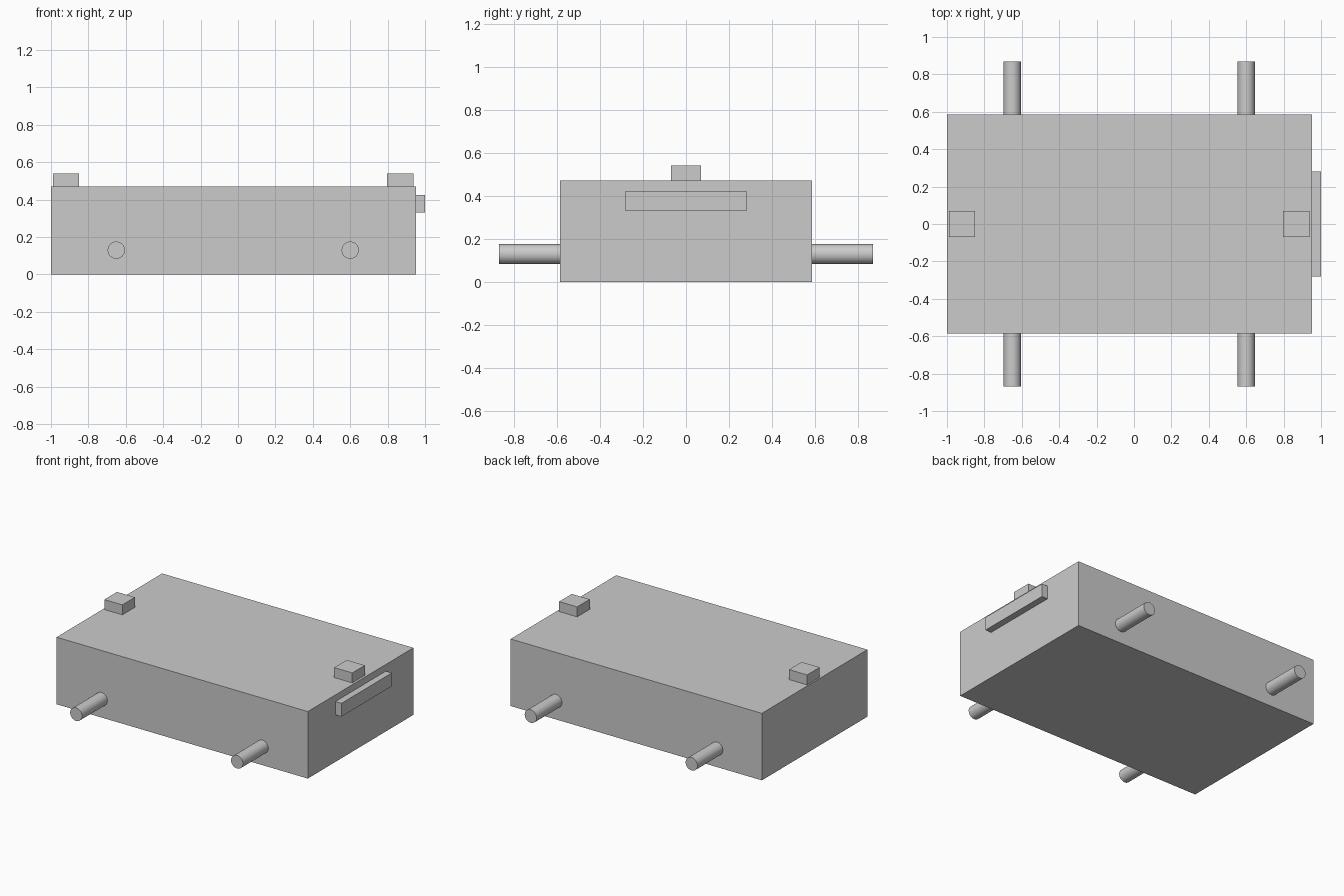
import bpy
import math

cube = bpy.data.objects.get("Cube")
if cube:
    bpy.data.objects.remove(cube, do_unlink=True)

grey = bpy.data.materials.new("light_grey")
grey.use_nodes = True
colour = (0.6, 0.6, 0.6, 1)
grey.diffuse_color = colour
grey.node_tree.nodes["Principled BSDF"].inputs["Base Color"].default_value = colour


def box(name, low, high):
    """Axis-aligned box between two opposite corners."""
    centre = [(a + b) / 2 for a, b in zip(low, high)]
    bpy.ops.mesh.primitive_cube_add(size=1, location=centre)
    obj = bpy.context.object
    obj.name = name
    obj.scale = [b - a for a, b in zip(low, high)]
    bpy.ops.object.transform_apply(location=False, rotation=False, scale=True)
    obj.data.materials.append(grey)
    return obj


def axle(name, x):
    """Round rod running across the body and out of both sides."""
    bpy.ops.mesh.primitive_cylinder_add(
        vertices=48, radius=0.046, depth=1.736,
        location=(x, 0, 0.13), rotation=(math.pi / 2, 0, 0))
    obj = bpy.context.object
    obj.name = name
    obj.data.materials.append(grey)
    bpy.ops.object.shade_smooth_by_angle(angle=math.radians(30))


# Main block
box("body", (-1, -0.586, 0), (0.953, 0.586, 0.471))

# Small blocks on the top, one near each end
for name, x in (("right_top_block", -0.92), ("left_top_block", 0.867)):
    box(name, (x - 0.07, -0.07, 0.471), (x + 0.07, 0.07, 0.541))

# Bar on the end face
box("end_bar", (0.953, -0.28, 0.331), (1, 0.28, 0.424))

# Axles
axle("right_axle", -0.651)
axle("left_axle", 0.6)
